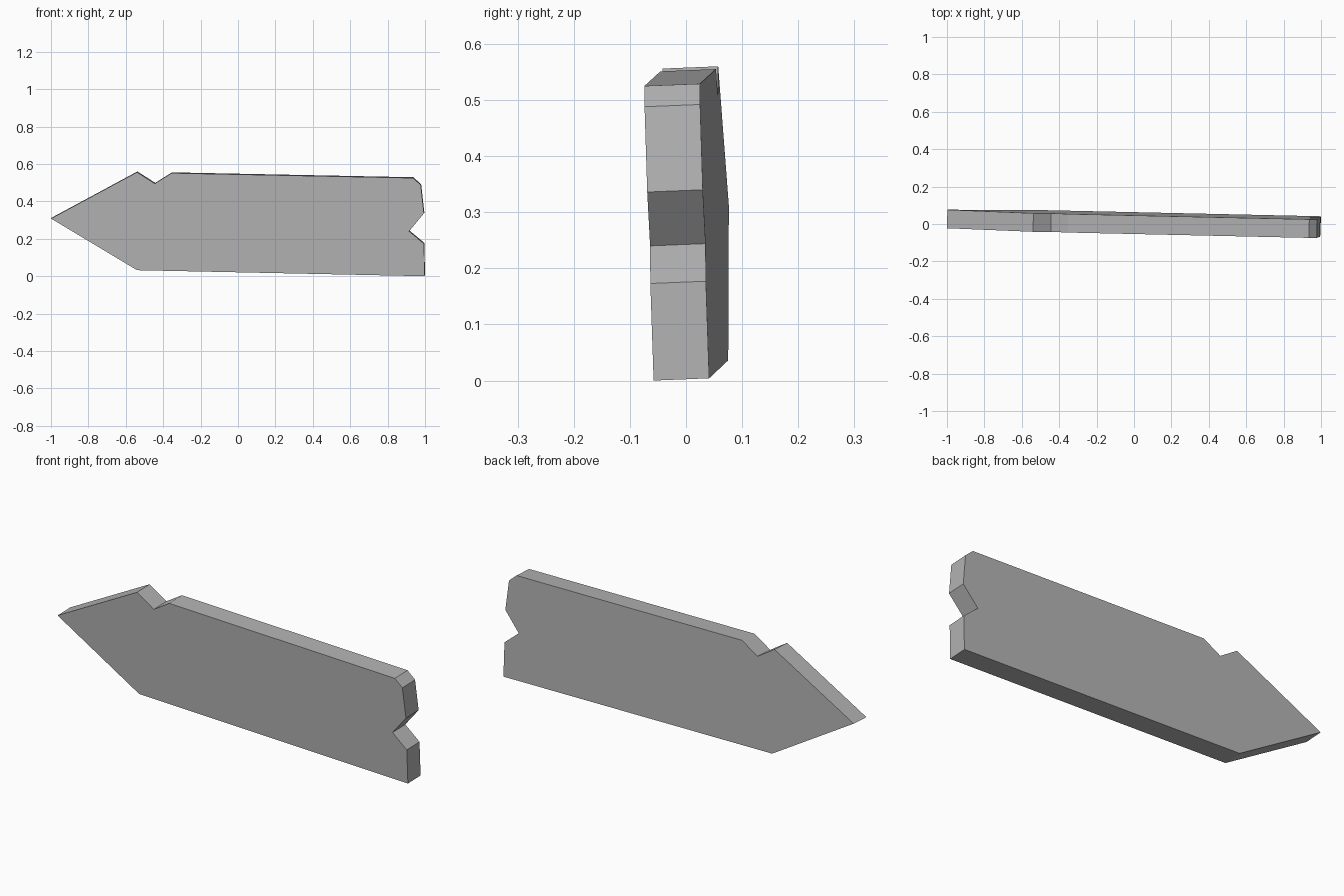
import bpy, bmesh
from mathutils import Vector

cube = bpy.data.objects.get("Cube")
if cube:
    bpy.data.objects.remove(cube, do_unlink=True)

# Plain grey board colour
grey = bpy.data.materials.new("weathered_grey")
grey.use_nodes = True
colour = (0.45, 0.45, 0.45, 1)
grey.diffuse_color = colour
grey.node_tree.nodes["Principled BSDF"].inputs["Base Color"].default_value = colour

# Arrow outline in x, z: point, top notch, chipped corner, end notch
outline = [(-1, .308), (-.54, .556), (-.445, .495), (-.355, .551),
           (.935, .525), (.977, .488), (.994, .336), (.915, .24),
           (.995, .173), (.997, 0), (-.54, .032)]


def front_y(x, z):
    """Depth of the slightly turned and leaning front face."""
    return -.035 - .0228 * x - .034 * z


# Extrude the outline along the board's thickness
bm = bmesh.new()
front = bm.faces.new([bm.verts.new((x, front_y(x, z), z)) for x, z in outline])
solid = bmesh.ops.extrude_face_region(bm, geom=[front], use_keep_orig=True)
back_verts = [g for g in solid["geom"] if isinstance(g, bmesh.types.BMVert)]
bmesh.ops.translate(bm, verts=back_verts, vec=Vector((.0023, .099, .004)))
bmesh.ops.recalc_face_normals(bm, faces=bm.faces)

mesh = bpy.data.meshes.new("arrow_board")
bm.to_mesh(mesh)
bm.free()
mesh.materials.append(grey)
board = bpy.data.objects.new("arrow_board", mesh)
bpy.context.collection.objects.link(board)
